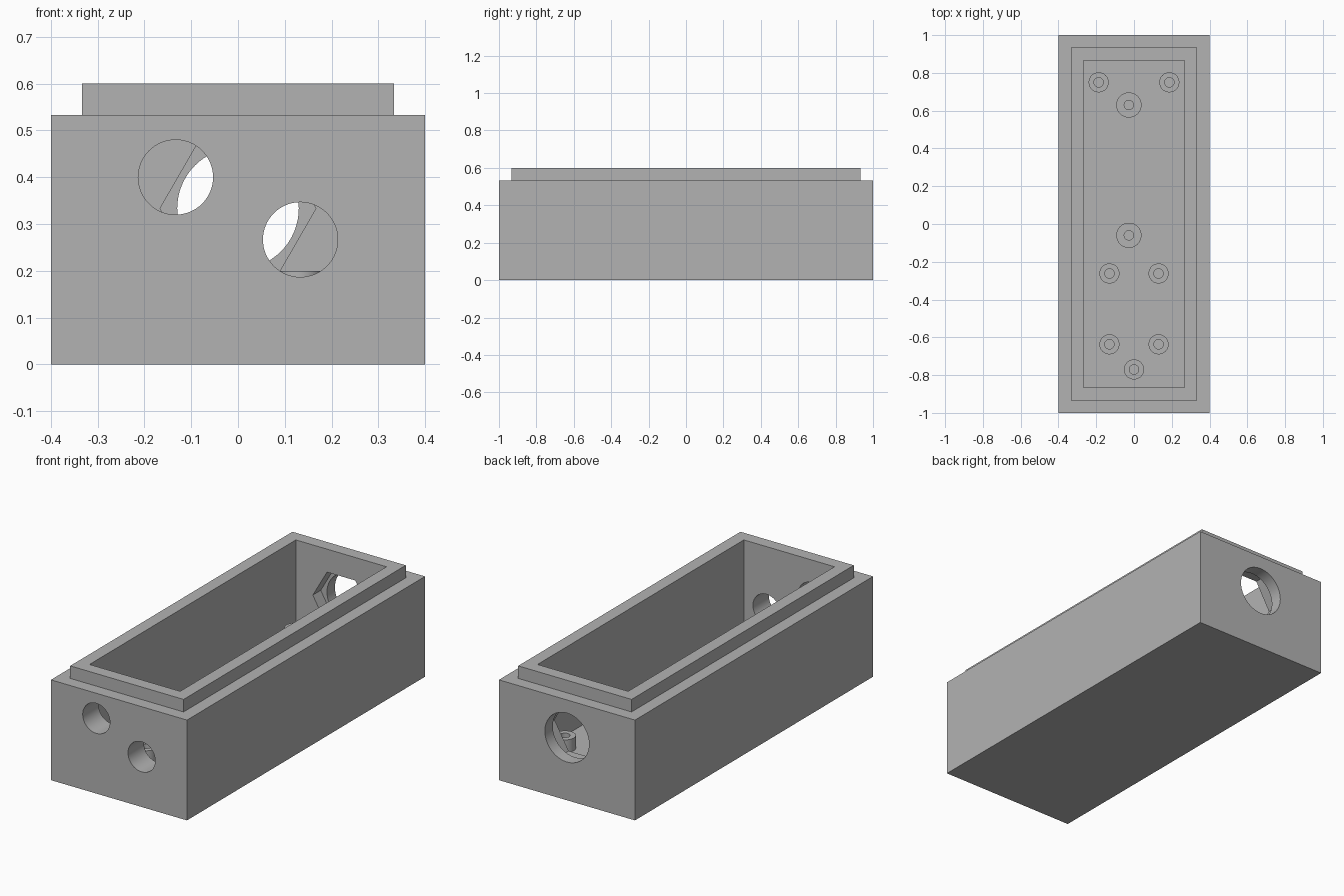
import bpy
import math

cube = bpy.data.objects.get("Cube")
if cube:
    bpy.data.objects.remove(cube, do_unlink=True)

# Single matte grey plastic
grey = bpy.data.materials.new("grey plastic")
grey.use_nodes = True
grey.diffuse_color = (0.45, 0.45, 0.45, 1)
grey.node_tree.nodes["Principled BSDF"].inputs["Base Color"].default_value = grey.diffuse_color

U = 1 / 15          # design unit: lip width, half a wall
FLOOR = 2 * U
POST_TOP = 3 * U


def finish(name):
    ob = bpy.context.object
    ob.name = name
    ob.data.materials.append(grey)
    return ob


def box(name, width, length, z0, z1):
    bpy.ops.mesh.primitive_cube_add(size=1, location=(0, 0, (z0 + z1) / 2))
    bpy.context.object.scale = (width, length, z1 - z0)
    bpy.ops.object.transform_apply(location=True, rotation=False, scale=True)
    return finish(name)


def rod(name, radius, depth, location, sides=64, along_y=False):
    rotation = (math.pi / 2, 0, 0) if along_y else (0, 0, 0)
    bpy.ops.mesh.primitive_cylinder_add(
        vertices=sides, radius=radius, depth=depth, location=location, rotation=rotation)
    return finish(name)


def combine(target, tool, operation):
    """Apply a boolean and throw the tool away."""
    mod = target.modifiers.new(operation.lower(), 'BOOLEAN')
    mod.operation = operation
    mod.solver = 'EXACT'
    mod.object = tool
    bpy.context.view_layer.objects.active = target
    bpy.ops.object.modifier_apply(modifier=mod.name)
    bpy.data.objects.remove(tool, do_unlink=True)


def smooth(ob):
    bpy.ops.object.select_all(action='DESELECT')
    ob.select_set(True)
    bpy.context.view_layer.objects.active = ob
    bpy.ops.object.shade_smooth_by_angle(angle=math.radians(30))


# Enclosure: outer block, stepped lip, open cavity
case = box("enclosure", 12 * U, 30 * U, 0, 8 * U)
combine(case, box("lip", 10 * U, 28 * U, 4 * U, 9 * U), 'UNION')
combine(case, box("cavity", 8 * U, 26 * U, FLOOR, 11 * U), 'DIFFERENCE')

# Two round cable holes in the front wall
for x, z in ((-2 * U, 6 * U), (2 * U, 4 * U)):
    combine(case, rod("cable_hole", 0.08, 0.3, (x, -14 * U, z), along_y=True), 'DIFFERENCE')

# Back wall: round hole with a hexagonal nut recess on the inside
combine(case, rod("jack_hole", 0.13, 0.4, (0, 14 * U, 5 * U), along_y=True), 'DIFFERENCE')
nut = rod("nut_recess", 2.5 * U, 3 * U, (0, 12.5 * U, 5 * U), sides=6, along_y=True)
nut.rotation_euler = (math.pi / 2, math.pi / 6, 0)
combine(case, nut, 'DIFFERENCE')
smooth(case)

# Screw posts on the floor, each with a blind bore
SMALL, LARGE, BORE = 0.053, U, 0.025
posts = [(0, -0.77, SMALL), (-0.027, -0.06, LARGE), (-0.027, 0.63, LARGE)]
for side in (-1, 1):
    posts += [(side * 0.13, -0.637, SMALL), (side * 0.13, -0.262, SMALL),
              (side * 0.187, 0.75, SMALL)]
for i, (x, y, radius) in enumerate(posts, 1):
    bottom = FLOOR - 0.01
    post = rod(f"screw_post_{i}", radius, POST_TOP - bottom, (x, y, (POST_TOP + bottom) / 2), 48)
    combine(post, rod("bore", BORE, 2 * U, (x, y, FLOOR + U), 32), 'DIFFERENCE')
    smooth(post)
